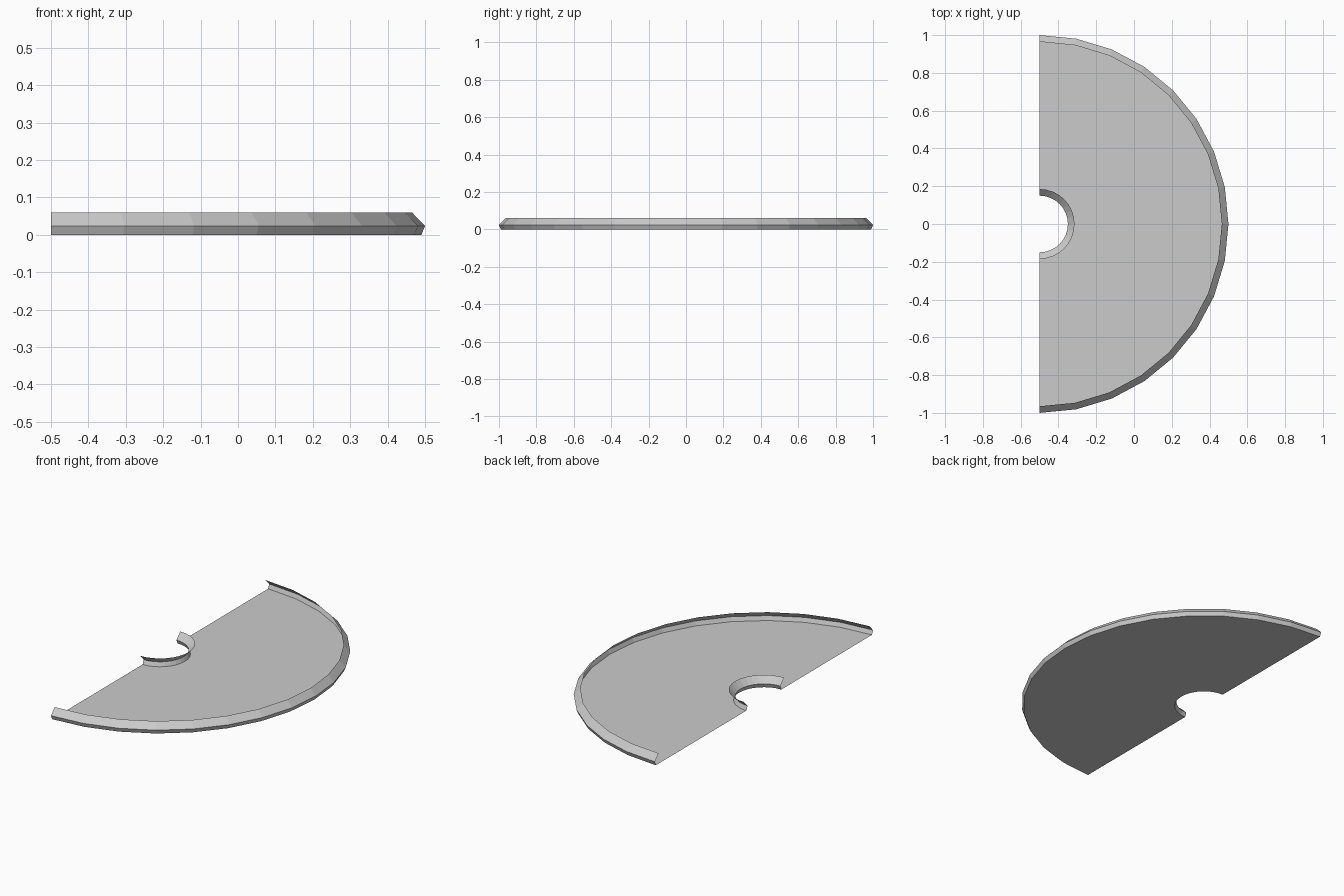
import bpy, bmesh, math
from mathutils import Vector, Matrix

cube = bpy.data.objects.get("Cube")
if cube:
    bpy.data.objects.remove(cube, do_unlink=True)

SEGMENTS = 16
CENTRE = Vector((-0.5, 0, 0))

grey = bpy.data.materials.new("light grey")
grey.use_nodes = True
colour = (0.6, 0.6, 0.6, 1)
grey.diffuse_color = colour
grey.node_tree.nodes["Principled BSDF"].inputs["Base Color"].default_value = colour


def half_turn(name, profile):
    """Sweep an open (radius, height) profile through half a turn, from -y to +y."""
    bm = bmesh.new()
    rings = []
    for i in range(SEGMENTS + 1):
        turn = Matrix.Rotation(math.pi * (i / SEGMENTS - 0.5), 3, 'Z')
        rings.append([bm.verts.new(CENTRE + turn @ Vector((r, 0, z))) for r, z in profile])
    for a, b in zip(rings, rings[1:]):
        for j in range(len(profile) - 1):
            bm.faces.new((a[j], b[j], b[j + 1], a[j + 1]))
    mesh = bpy.data.meshes.new(name)
    bm.to_mesh(mesh)
    bm.free()
    mesh.materials.append(grey)
    obj = bpy.data.objects.new(name, mesh)
    bpy.context.collection.objects.link(obj)
    return obj


# Flat half-disc plate with a round hole at its centre
half_turn("plate", [(0.16, 0), (0.99, 0)])

# Outer rim: flares out, then folds inward to its lip
half_turn("outer_rim", [(0.99, 0), (1.0, 0.024), (0.965, 0.06)])

# Hub rim around the hole, folded the opposite way
half_turn("hub_rim", [(0.185, 0.06), (0.15, 0.024), (0.16, 0)])
